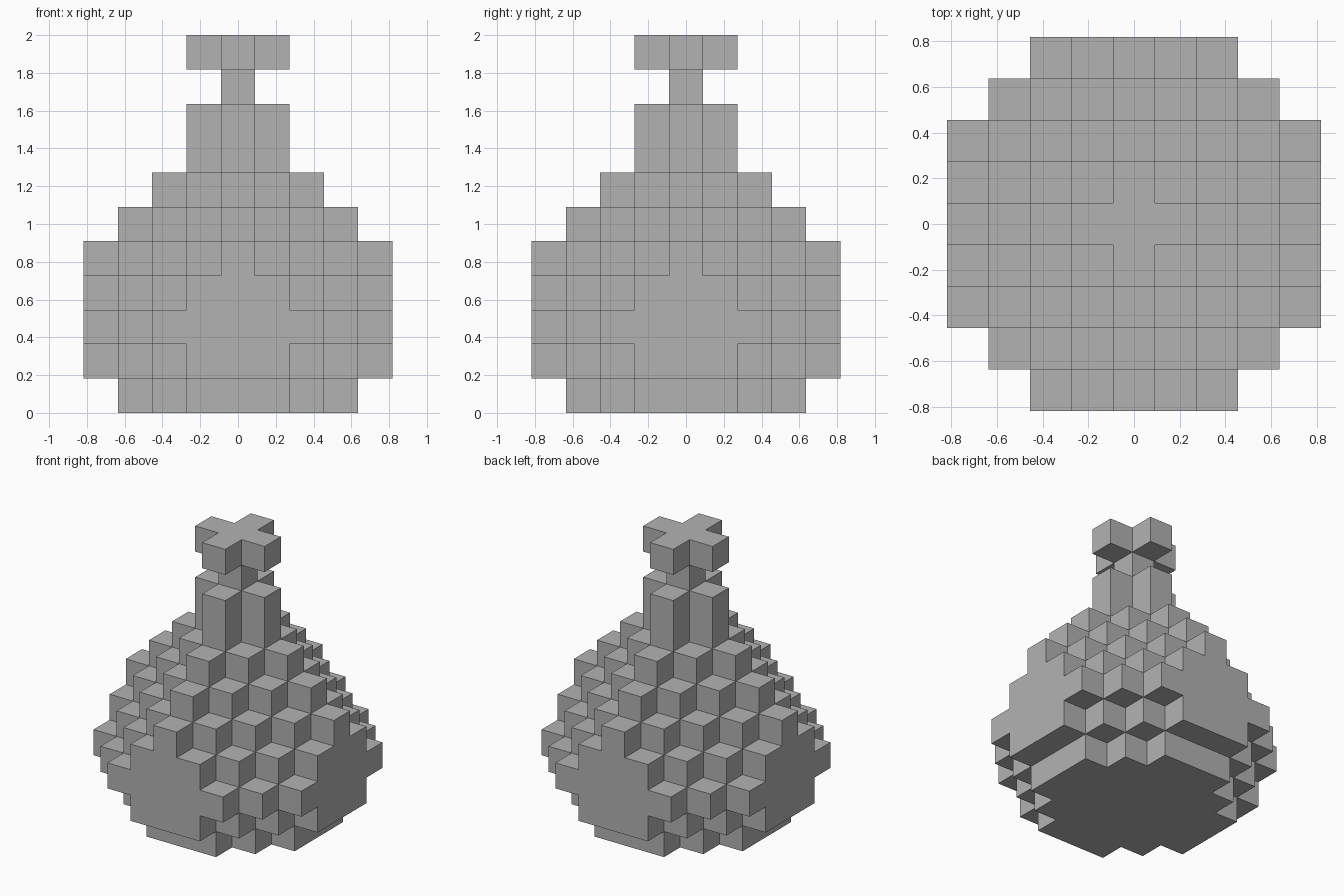
import bpy, bmesh
from mathutils import Vector

cube = bpy.data.objects.get("Cube")
if cube:
    bpy.data.objects.remove(cube, do_unlink=True)

UNIT = 2 / 11  # edge of one block

# Plain grey material
grey = bpy.data.materials.new("grey")
grey.use_nodes = True
colour = (0.448, 0.448, 0.448, 1)
grey.diffuse_color = colour
grey.node_tree.nodes["Principled BSDF"].inputs["Base Color"].default_value = colour

# Each part lists its layers as (level, reach along an axis, reach along the diagonal)
PARTS = {
    "round_body": [(0, 3, 4), (1, 4, 5), (2, 4, 6), (3, 4, 5), (4, 4, 4)],
    "shoulder": [(5, 3, 3), (6, 2, 2)],
    "neck": [(7, 1, 1), (8, 1, 1)],
    "stem": [(9, 0, 0)],
    "top_cross": [(10, 1, 1)],
}


def layer_cells(level, reach, diagonal):
    span = range(-reach, reach + 1)
    return {(x, y, level) for x in span for y in span if abs(x) + abs(y) <= diagonal}


def block_faces(bm, cell, solid):
    """Add the faces of one block that touch open air."""
    centre = Vector(cell) + Vector((0, 0, 0.5))
    for axis in range(3):
        for sign in (-1, 1):
            normal = Vector((0, 0, 0))
            normal[axis] = sign
            if tuple(int(c + n) for c, n in zip(cell, normal)) in solid:
                continue
            u = Vector((0, 0, 0))
            u[(axis + 1) % 3] = 1
            v = normal.cross(u)
            corners = [-u - v, u - v, u + v, v - u]
            bm.faces.new([bm.verts.new((centre + (normal + c) / 2) * UNIT) for c in corners])


cells = {name: set().union(*(layer_cells(*layer) for layer in layers))
         for name, layers in PARTS.items()}
solid = set().union(*cells.values())

# One mesh per part
for name, blocks in cells.items():
    bm = bmesh.new()
    for cell in sorted(blocks):
        block_faces(bm, cell, solid)
    bmesh.ops.remove_doubles(bm, verts=bm.verts, dist=UNIT / 100)
    mesh = bpy.data.meshes.new(name)
    bm.to_mesh(mesh)
    bm.free()
    mesh.materials.append(grey)
    bpy.context.collection.objects.link(bpy.data.objects.new(name, mesh))
